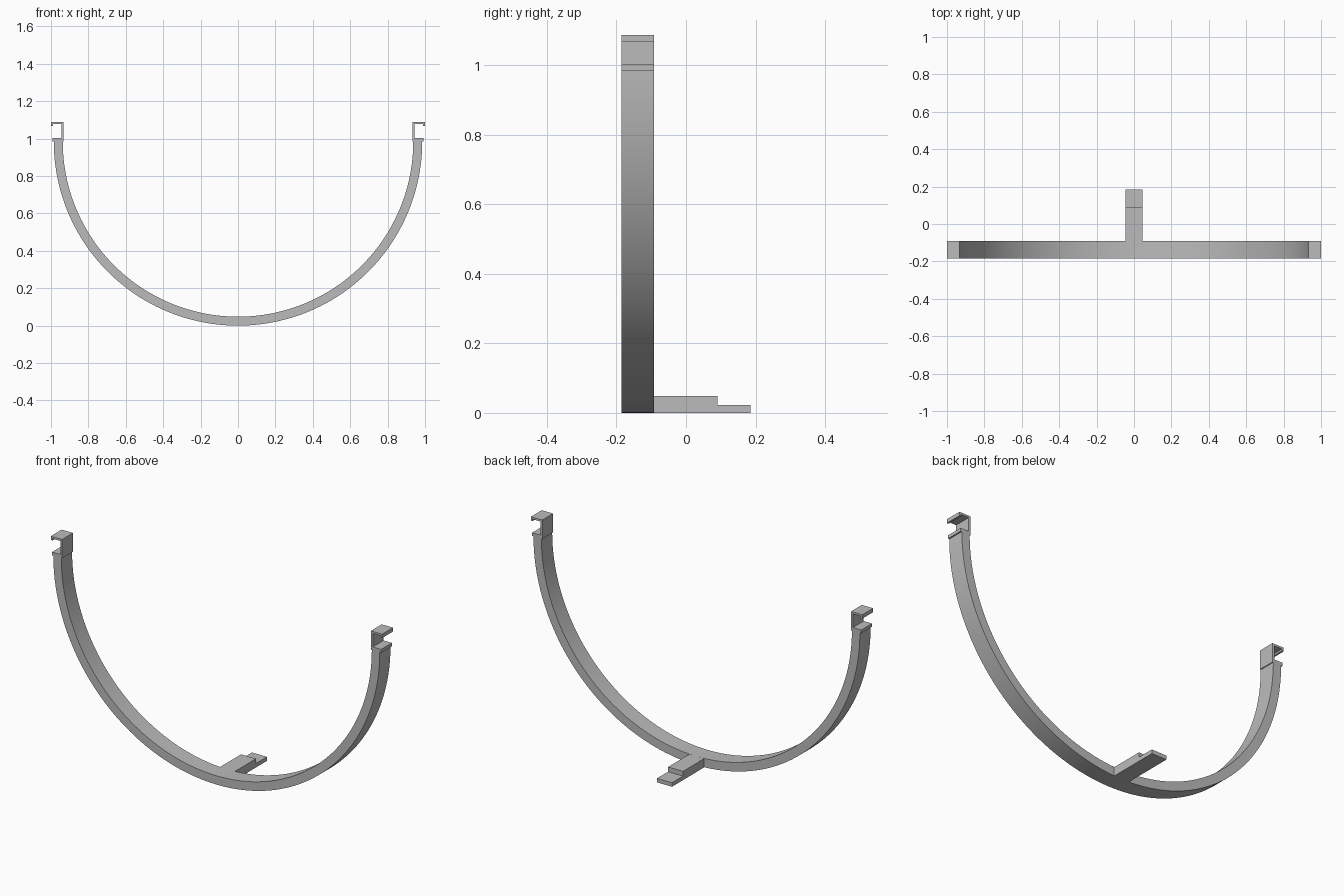
import bpy, bmesh, math

cube = bpy.data.objects.get("Cube")
if cube:
    bpy.data.objects.remove(cube, do_unlink=True)

# Single grey material
grey = bpy.data.materials.new("light_grey")
grey.use_nodes = True
colour = (0.5, 0.5, 0.5, 1)
grey.diffuse_color = colour
grey.node_tree.nodes["Principled BSDF"].inputs["Base Color"].default_value = colour


def extrude_profile(name, points, to_3d, start, end):
    """Solid made by sweeping a closed 2D profile from start to end."""
    bm = bmesh.new()
    rings = [[bm.verts.new(to_3d(a, b, d)) for a, b in points] for d in (start, end)]
    n = len(points)
    bm.faces.new(rings[0])
    bm.faces.new(rings[1])
    for i in range(n):
        j = (i + 1) % n
        bm.faces.new((rings[0][i], rings[0][j], rings[1][j], rings[1][i]))
    bmesh.ops.recalc_face_normals(bm, faces=bm.faces)
    mesh = bpy.data.meshes.new(name)
    bm.to_mesh(mesh)
    bm.free()
    mesh.materials.append(grey)
    obj = bpy.data.objects.new(name, mesh)
    bpy.context.collection.objects.link(obj)
    return obj


def along_y(a, b, d):
    return (a, d, b)


def along_x(a, b, d):
    return (d, a, b)


FRONT, BACK = -0.185, -0.092
OUTER, INNER = 0.985, 0.937
SEGMENTS = 96

# Half-round band
angles = [math.pi * (1 + i / SEGMENTS) for i in range(SEGMENTS + 1)]
arc = [(OUTER * math.cos(t), OUTER + OUTER * math.sin(t)) for t in angles]
arc += [(INNER * math.cos(t), OUTER + INNER * math.sin(t)) for t in reversed(angles)]
band = extrude_profile("half_round_band", arc, along_y, FRONT, BACK)
bpy.context.view_layer.objects.active = band
band.select_set(True)
bpy.ops.object.shade_smooth_by_angle(angle=math.radians(30))
band.select_set(False)

# Outward-opening clips on both ends, with a small lip under the top
clip = [(0.932, 0.985), (0.932, 1.088), (1.0, 1.088), (1.0, 1.067),
        (0.99, 1.067), (0.99, 1.077), (0.943, 1.077), (0.943, 1.003),
        (0.993, 1.003), (0.993, 0.985)]
clips = extrude_profile("end_clips", clip, along_y, FRONT, BACK)
clips.modifiers.new("mirror", "MIRROR").use_axis[0] = True

# Stepped tab at the bottom, pointing back
tab = [(BACK, 0), (0.185, 0), (0.185, 0.022), (0.09, 0.022), (0.09, 0.048), (BACK, 0.048)]
extrude_profile("rear_tab", tab, along_x, -0.045, 0.045)
